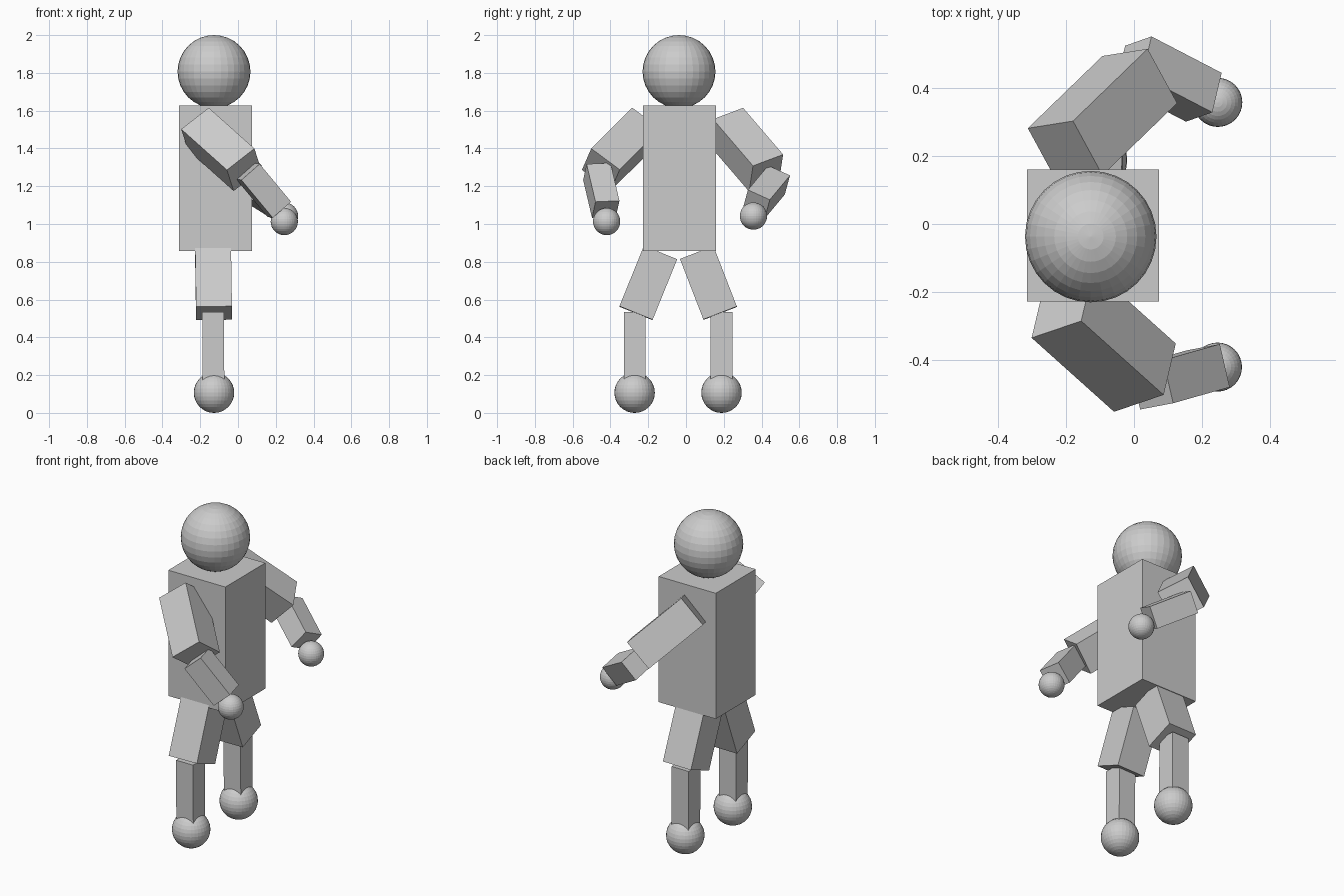
import bpy
from mathutils import Vector, Matrix

if "Cube" in bpy.data.objects:
    bpy.data.objects.remove(bpy.data.objects["Cube"])

grey = bpy.data.materials.new("plain grey")
grey.diffuse_color = (0.6, 0.6, 0.6, 1)
grey.use_nodes = True
grey.node_tree.nodes["Principled BSDF"].inputs["Base Color"].default_value = grey.diffuse_color


def finish(name):
    ob = bpy.context.object
    ob.name = name
    ob.data.materials.append(grey)
    return ob


def ball(name, centre, radius):
    bpy.ops.mesh.primitive_uv_sphere_add(segments=32, ring_count=16, radius=radius, location=centre)
    return finish(name)


def limb(name, start, end, side, width):
    """Square bar from start to end; side is the direction of one cross edge."""
    start, end = Vector(start), Vector(end)
    axis = end - start
    z = axis.normalized()
    x = Vector(side)
    x = (x - z * x.dot(z)).normalized()
    y = z.cross(x)
    bpy.ops.mesh.primitive_cube_add(size=1)
    ob = finish(name)
    turn = Matrix((x, y, z)).transposed().to_4x4()
    size = Matrix.Diagonal((width, width, axis.length, 1))
    ob.data.transform(turn @ size)
    ob.location = (start + end) / 2
    return ob


# Head and torso
ball("head", (-0.127, -0.037, 1.807), 0.193)
limb("torso", (-0.12, -0.034, 0.857), (-0.12, -0.034, 1.627), (1, 0, 0), 0.387)

# Legs: thigh top y, knee y, foot y
for label, hip, knee, foot in (("right", -0.135, -0.265, -0.272), ("left", 0.057, 0.181, 0.188)):
    limb(label + "_thigh", (-0.132, hip, 0.848), (-0.127, knee, 0.528), (1, 0, 0), 0.19)
    limb(label + "_shin", (-0.132, foot, 0.535), (-0.13, foot, 0.17), (1, 0, 0), 0.115)
    ball(label + "_foot", (-0.127, foot, 0.107), 0.107)

# Arms, each bent differently
limb("right_upper_arm", (-0.21, -0.234, 1.503), (0.032, -0.451, 1.287), (0.149, 0.047, 0.111), 0.191)
limb("right_forearm", (0.052, -0.472, 1.278), (0.218, -0.425, 1.078), (0.024, -0.126, 0), 0.13)
ball("right_hand", (0.245, -0.42, 1.013), 0.072)
limb("left_upper_arm", (-0.202, 0.212, 1.517), (0.017, 0.424, 1.27), (-0.132, -0.021, -0.135), 0.191)
limb("left_forearm", (-0.001, 0.479, 1.233), (0.205, 0.372, 1.104), (-0.032, -0.123, 0.058), 0.13)
ball("left_hand", (0.246, 0.357, 1.042), 0.072)
